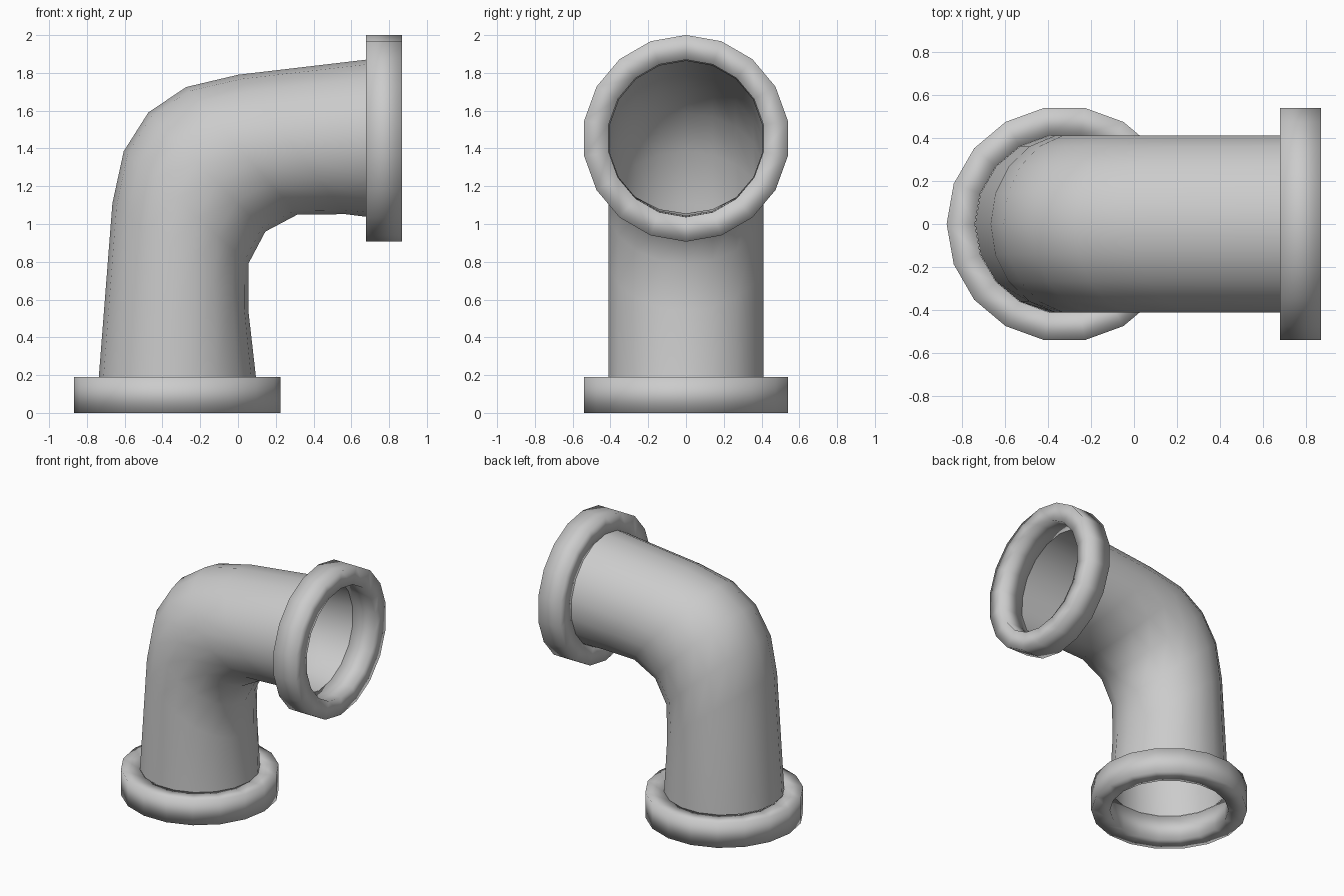
import bpy, bmesh
from math import sin, cos, tau
from mathutils import Vector

if "Cube" in bpy.data.objects:
    bpy.data.objects.remove(bpy.data.objects["Cube"])

SIDES = 18
R_PIPE, R_FLANGE = 0.416, 0.547
Y = Vector((0, 1, 0))


def ring(bm, a, b, half_y):
    # ellipse whose in-plane diameter runs from a to b (x, z), half_y wide
    a, b = Vector((a[0], 0, a[1])), Vector((b[0], 0, b[1]))
    mid, axis = (a + b) / 2, (b - a) / 2
    return [bm.verts.new(mid + axis * cos(tau * i / SIDES) + Y * half_y * sin(tau * i / SIDES))
            for i in range(SIDES)]


def loft(name, sections, closed):
    bm = bmesh.new()
    rings = [ring(bm, *s) for s in sections]
    pairs = list(zip(rings, rings[1:]))
    if closed:
        pairs.append((rings[-1], rings[0]))
    for r0, r1 in pairs:
        for i in range(SIDES):
            j = (i + 1) % SIDES
            bm.faces.new((r0[i], r0[j], r1[j], r1[i]))
    bmesh.ops.recalc_face_normals(bm, faces=bm.faces)
    for f in bm.faces:
        f.smooth = True
    me = bpy.data.meshes.new(name)
    bm.to_mesh(me)
    bm.free()
    ob = bpy.data.objects.new(name, me)
    bpy.context.collection.objects.link(ob)
    return ob


# bent pipe: outer and inner bend profiles, paired ring by ring
outer = [(-0.737, 0.19), (-0.665, 1.11), (-0.605, 1.385), (-0.475, 1.59),
         (-0.275, 1.725), (0.0, 1.79), (0.68, 1.87)]
inner = [(0.095, 0.19), (0.055, 0.54), (0.055, 0.79), (0.145, 0.96),
         (0.315, 1.05), (0.57, 1.052), (0.68, 1.038)]
pipe = loft("elbow_pipe", [(o, i, R_PIPE) for o, i in zip(outer, inner)], False)

# inside surface of the pipe
wall = pipe.modifiers.new("wall", "SOLIDIFY")
wall.thickness = 0.004
wall.offset = -1
wall.use_rim = False

# flanges: rectangular ring section, low-poly but smooth shaded
CX, CZ = -0.3225, 1.4535
section = [(R_PIPE, 0), (R_FLANGE, 0), (R_FLANGE, 0.19), (R_PIPE, 0.19)]
loft("bottom_flange", [((CX - r, h), (CX + r, h), r) for r, h in section], True)
loft("side_flange", [((0.868 - h, CZ + r), (0.868 - h, CZ - r), r) for r, h in section], True)
